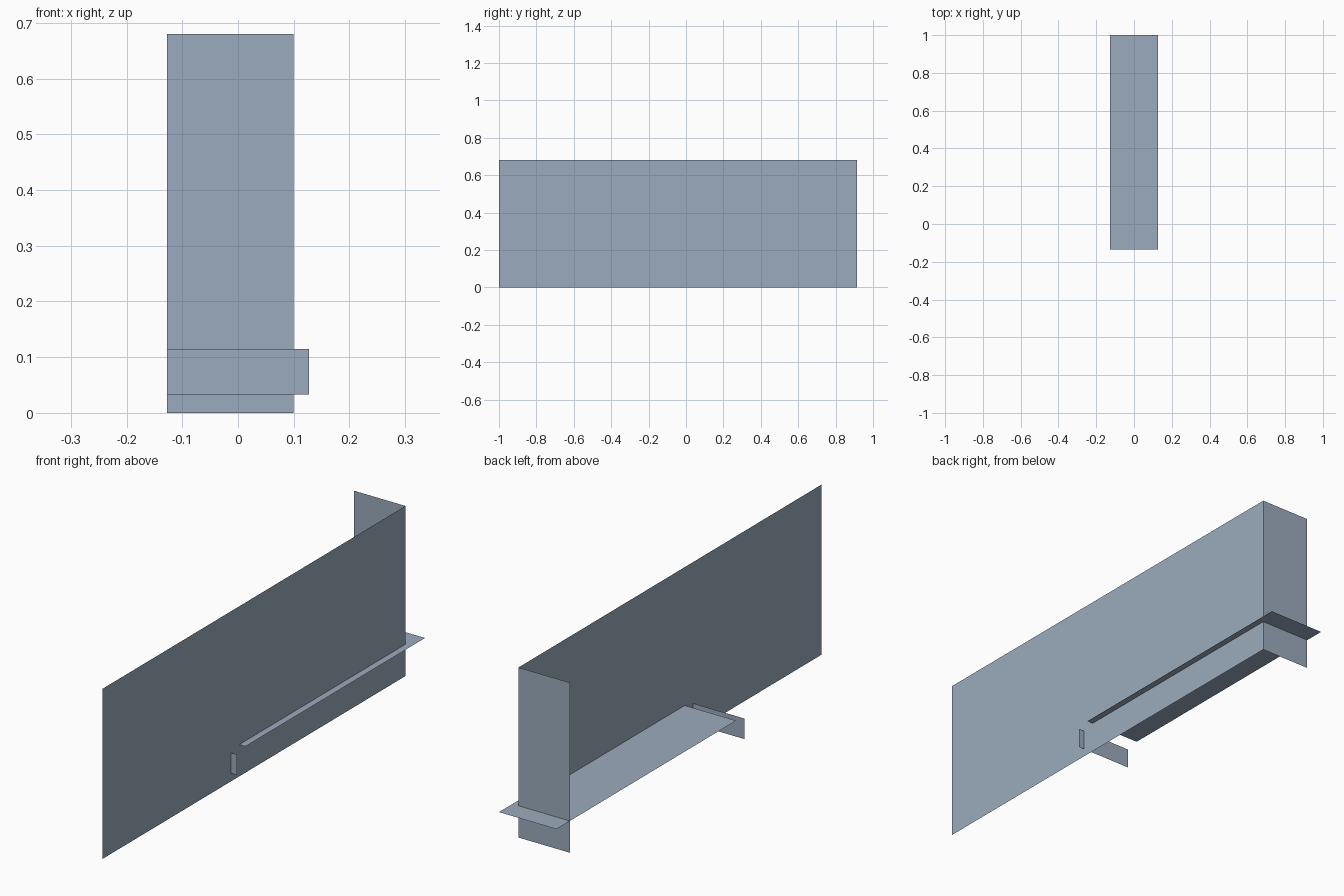
import bpy

if "Cube" in bpy.data.objects:
    bpy.data.objects.remove(bpy.data.objects["Cube"])

mat = bpy.data.materials.new("blue grey")
mat.diffuse_color = (0.33, 0.41, 0.51, 1)
mat.use_nodes = True
mat.node_tree.nodes["Principled BSDF"].inputs["Base Color"].default_value = mat.diffuse_color


def panel(name, axis, at, a, b):
    """Flat rectangle at one position on an axis; a and b are the ranges on the other two."""
    verts = []
    for u, v in ((a[0], b[0]), (a[1], b[0]), (a[1], b[1]), (a[0], b[1])):
        p = [u, v]
        p.insert(axis, at)
        verts.append(p)
    mesh = bpy.data.meshes.new(name)
    mesh.from_pydata(verts, [], [(0, 1, 2, 3)])
    mesh.materials.append(mat)
    obj = bpy.data.objects.new(name, mesh)
    bpy.context.collection.objects.link(obj)
    return obj


# Tall side wall and the end wall that meets it at the rear
panel("side_wall", 0, 0.10, (-1.0, 0.915), (0, 0.68))
panel("end_wall", 1, 0.915, (-0.127, 0.10), (0, 0.68))
# Low horizontal shelf crossing both walls
panel("shelf", 2, 0.127, (-0.127, 0.127), (-0.135, 1.0))
# Small upright plate in front of the shelf
panel("front_plate", 1, -0.188, (-0.127, 0.127), (0.033, 0.115))
